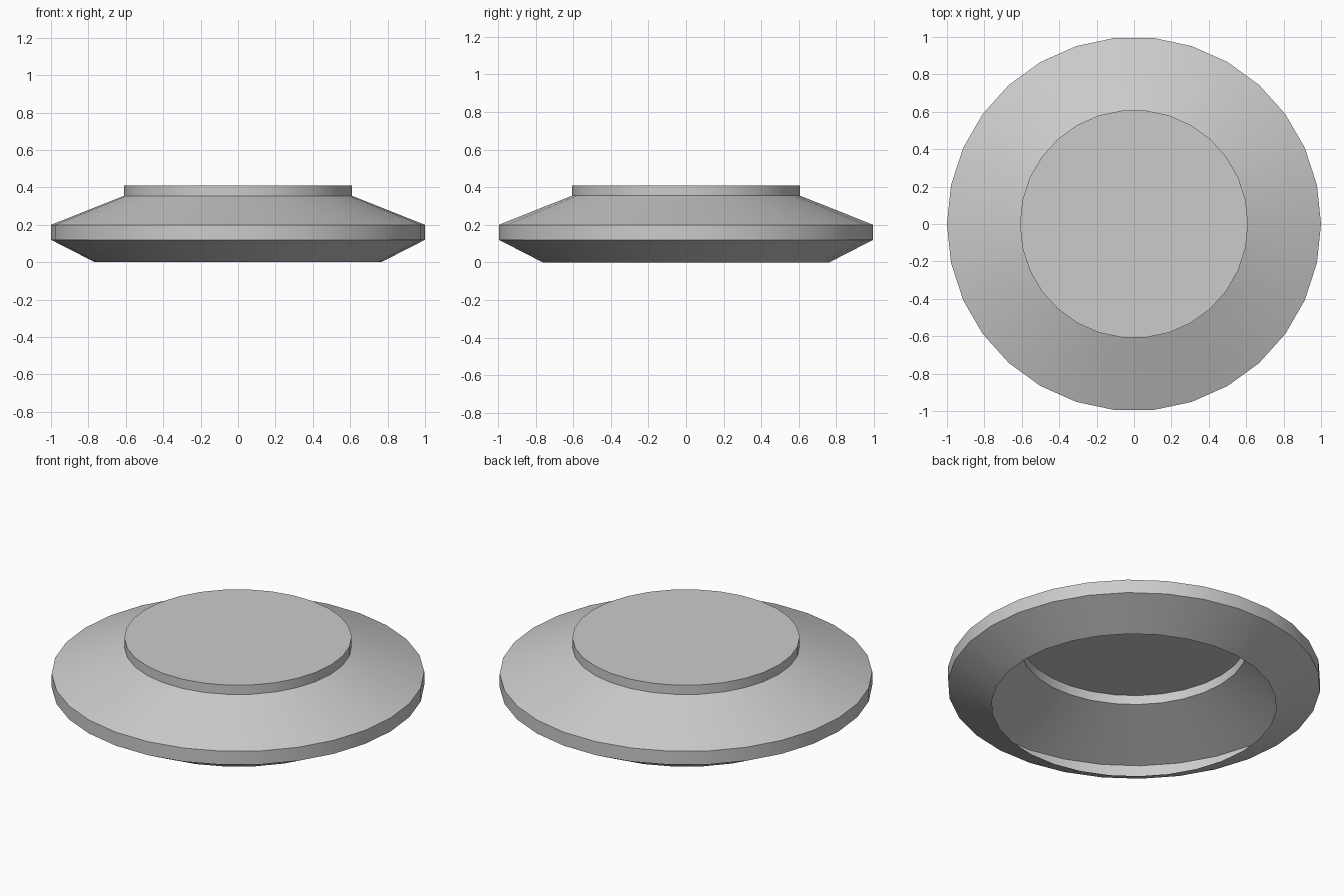
import bpy
import bmesh
from math import cos, sin, tau

cube = bpy.data.objects.get("Cube")
if cube:
    bpy.data.objects.remove(cube, do_unlink=True)

SIDES = 30
# Profile (radius, height) from the open bottom rim to the cap
PROFILE = [(0.765, 0), (1, 0.12), (1, 0.2), (0.61, 0.355), (0.61, 0.41)]

# Single grey material
grey = bpy.data.materials.new("plain grey")
grey.use_nodes = True
colour = (0.6, 0.6, 0.6, 1)
grey.diffuse_color = colour
grey.node_tree.nodes["Principled BSDF"].inputs["Base Color"].default_value = colour

# Thin lathed shell, open underneath
bm = bmesh.new()
angles = [tau * i / SIDES for i in range(SIDES)]
rings = [[bm.verts.new((r * cos(a), r * sin(a), z)) for a in angles]
         for r, z in PROFILE]
for low, high in zip(rings, rings[1:]):
    for i in range(SIDES):
        j = (i + 1) % SIDES
        bm.faces.new((low[i], low[j], high[j], high[i]))

# Flat cap on top
bm.faces.new(rings[-1])

mesh = bpy.data.meshes.new("round_cover")
bm.to_mesh(mesh)
bm.free()
mesh.materials.append(grey)
cover = bpy.data.objects.new("round_cover", mesh)
bpy.context.collection.objects.link(cover)

# Smooth around the rings, crisp between them
bpy.ops.object.select_all(action="DESELECT")
cover.select_set(True)
bpy.context.view_layer.objects.active = cover
bpy.ops.object.shade_smooth_by_angle(angle=0.4)
